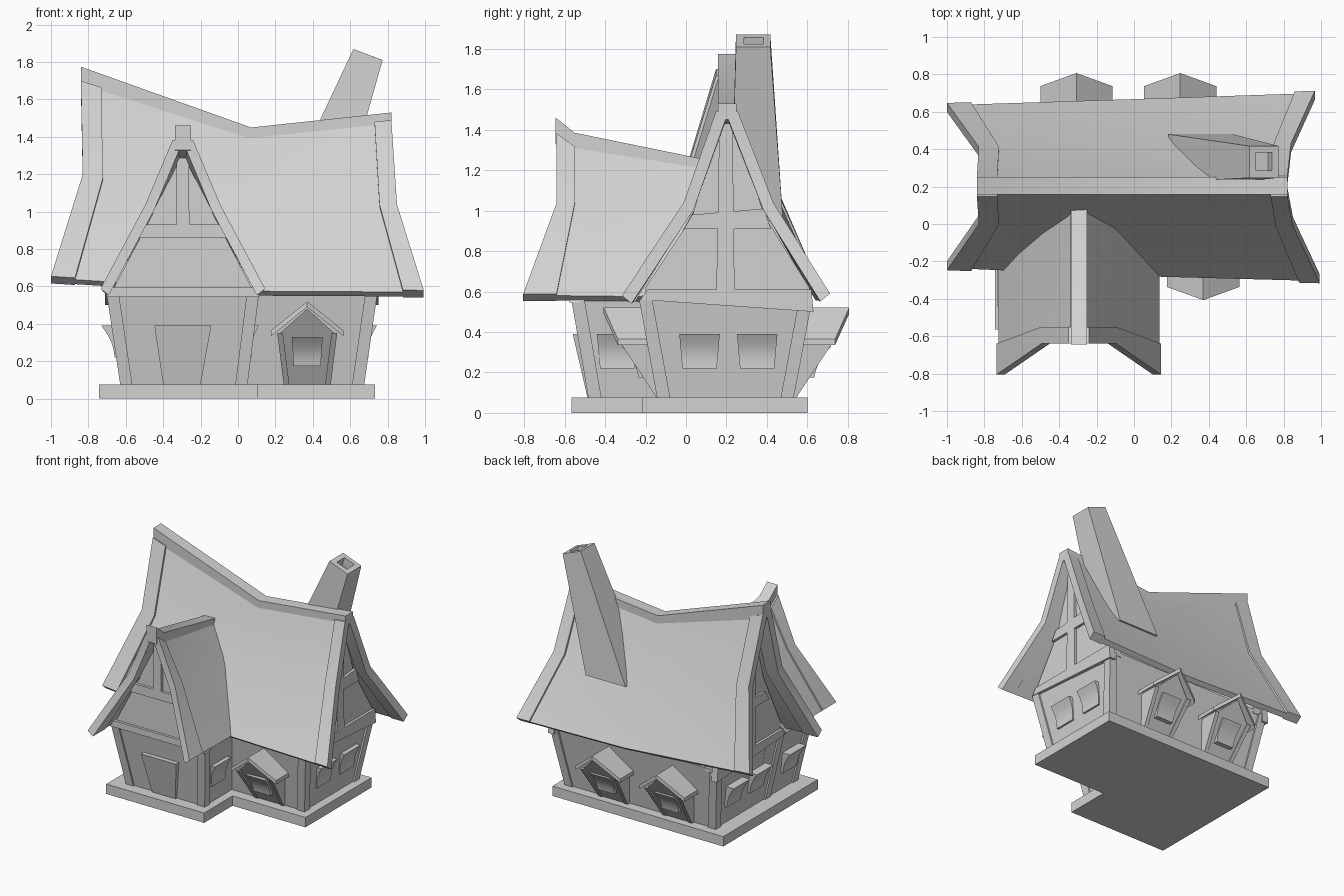
import bpy, bmesh, math
from mathutils import Vector as V

cube = bpy.data.objects.get("Cube")
if cube:
    bpy.data.objects.remove(cube, do_unlink=True)

grey = bpy.data.materials.new("plain grey")
grey.use_nodes = True
grey.diffuse_color = (0.65, 0.65, 0.65, 1)
for node in grey.node_tree.nodes:
    if node.type == 'BSDF_PRINCIPLED':
        node.inputs["Base Color"].default_value = grey.diffuse_color


def loft(name, loops, strip=False):
    """Closed solid through equal-length loops; strip caps the ends with quads."""
    bm = bmesh.new()
    rings = [[bm.verts.new(p) for p in loop] for loop in loops]
    n = len(rings[0])
    for a, b in zip(rings, rings[1:]):
        for i in range(n):
            j = (i + 1) % n
            bm.faces.new((a[i], a[j], b[j], b[i]))
    for r in (rings[0], rings[-1]):
        if strip:
            for i in range(n // 2 - 1):
                bm.faces.new((r[i], r[i + 1], r[n - 2 - i], r[n - 1 - i]))
        else:
            bm.faces.new(r)
    bmesh.ops.recalc_face_normals(bm, faces=bm.faces)
    mesh = bpy.data.meshes.new(name)
    bm.to_mesh(mesh)
    bm.free()
    mesh.materials.append(grey)
    for p in mesh.polygons:
        p.use_smooth = True
    mesh.set_sharp_from_angle(angle=math.radians(30))
    obj = bpy.data.objects.new(name, mesh)
    bpy.context.collection.objects.link(obj)


def plate(name, pts, push):
    loft(name, [pts, [V(p) + V(push) for p in pts]])


def rect(x0, x1, y0, y1, z):
    return [(x0, y0, z), (x1, y0, z), (x1, y1, z), (x0, y1, z)]


def blend(a, b, t):
    return [V(p).lerp(V(q), t) for p, q in zip(a, b)]


def shell(pts, axis, centre, grow=0.0, thick=0.03):
    """Roof cross-section: outer line plus an inner line below it."""
    def moved(p, d):
        q = V(p)
        q[axis] += d if q[axis] > centre else -d
        q.z += d * 0.8
        return q
    return [moved(p, grow) for p in pts] + [moved(p, -thick) for p in reversed(pts)]


# Base slab
plate("base", [(-.742, -.565, 0), (.103, -.565, 0), (.103, -.215, 0), (.733, -.215, 0),
               (.733, .6, 0), (-.742, .6, 0)], (0, 0, .077))

# Flared walls
loft("main_walls", [rect(-.617, .662, -.13, .52, .07), rect(-.69, .733, -.22, .612, .58)])
loft("wing_walls", [rect(-.617, .038, -.47, 0, .07), rect(-.69, .10, -.555, 0, .57)])

# Corner posts: bottom corner, top corner, outward signs
for bx, by, tx, ty, sx, sy in [(.662, -.13, .733, -.22, 1, -1), (.662, .52, .733, .612, 1, 1),
                               (-.617, .52, -.69, .612, -1, 1), (-.617, -.47, -.69, -.555, -1, -1),
                               (.038, -.47, .10, -.555, 1, -1), (-.617, -.13, -.69, -.2, -1, -1)]:
    loops = []
    for x, y, z in ((bx, by, .07), (tx, ty, .56)):
        x, y = x + sx * .012, y + sy * .012
        loops.append(rect(x, x - sx * .065, y, y - sy * .065, z))
    loft("corner_post", loops)

# Main roof lines: eave, knee, ridge, ridge, knee, eave
left = [(-1, -.235, .645), (-.83, .01, 1.19), (-.84, .16, 1.69),
        (-.84, .24, 1.69), (-.83, .40, 1.19), (-1, .635, .645)]
middle = [(.07, -.28, .575), (.07, 0, 1.03), (.07, .16, 1.40),
          (.07, .245, 1.40), (.07, .42, 1.02), (.07, .67, .58)]
right = [(.993, -.305, .57), (.85, 0, 1.03), (.82, .16, 1.48),
         (.82, .245, 1.48), (.84, .42, 1.03), (.967, .70, .58)]
loft("main_roof", [shell(s, 1, .2) for s in
                   (blend(left, middle, .04), middle, blend(right, middle, .04))], True)
for end in (left, right):
    loft("main_roof_trim", [shell(s, 1, .2, .012, .036)
                            for s in (end, blend(end, middle, .12))], True)
loft("main_ridge_cap", [[(x, .157, z0), (x, .25, z0), (x, .25, z1), (x, .157, z1)] for x, z0, z1 in
                        [(-.84, 1.67, 1.775), (.07, 1.38, 1.45), (.82, 1.45, 1.53)]])

# Wing roof
CX = -.295


def wing(eave, knee, ridge):
    half = [(.43, *eave), (.19, *knee), (.045, *ridge)]
    return ([(CX - x, y, z) for x, y, z in half] +
            [(CX + x, y, z) for x, y, z in reversed(half)])


front = wing((-.805, .58), (-.64, 1.03), (-.64, 1.375))
inner = wing((-.64, .58), (-.55, 1.03), (-.55, 1.31))
back = wing((-.20, .575), (.04, 1.0), (.14, 1.20))
loft("wing_roof", [shell(s, 0, CX) for s in (blend(inner, front, .7), inner, back)], True)
loft("wing_roof_trim", [shell(s, 0, CX, .01, .034) for s in (front, inner)], True)
loft("wing_ridge_cap", [[(CX - .043, y, z0), (CX + .045, y, z0), (CX + .045, y, z1), (CX - .043, y, z1)]
                        for y, z0, z1 in [(-.645, 1.33, 1.46), (-.55, 1.27, 1.385), (.16, 1.17, 1.24)]])

# Main gables with their timber beams
for x, s, knee, top in ((.73, 1, .97, 1.43), (-.69, -1, 1.09, 1.57)):
    plate("main_gable", [(x, y, z) for y, z in
                         [(-.2, .55), (-.2, .62), (.03, knee), (.17, top),
                          (.235, top), (.39, knee), (.61, .62), (.61, .55)]], (-.1 * s, 0, 0))
    for name, pts in (("gable_sill", [(-.225, .56), (.63, .5), (.62, .61), (-.19, .61)]),
                      ("gable_crossbeam", [(-.01, .91), (.42, .91), (.385, 1.01), (.03, .98)]),
                      ("gable_post", [(.15, .6), (.24, .6), (.23, top), (.165, top)])):
        plate(name, [(x - .03 * s, y, z) for y, z in pts], (.05 * s, 0, 0))

# Wing gable with its beams
plate("wing_gable", [(CX + x, -.555, z) for x, z in
                     [(-.39, .55), (-.36, .61), (-.165, .98), (-.04, 1.29),
                      (.04, 1.29), (.165, .98), (.36, .61), (.39, .55)]], (0, .1, 0))
for name, w0, w1, z0, z1 in (("wing_sill", .41, .385, .545, .595),
                             ("wing_crossbeam", .235, .2, .86, .93),
                             ("wing_gable_post", .035, .032, .92, 1.32)):
    plate(name, [(CX - w0, -.575, z0), (CX + w0, -.575, z0),
                 (CX + w1, -.575, z1), (CX - w1, -.575, z1)], (0, .05, 0))

# Door
plate("door", [(-.447, -.56, .39), (-.143, -.56, .39), (-.2, -.487, .075), (-.4, -.487, .075)], (0, .05, 0))


def window(p0, p1, side, out, w0, w1, deep=.03):
    """Slightly scooped pane standing off the wall, wider at the top."""
    side, out, loops = V(side), V(out), []
    for i in range(7):
        t = i / 6
        c = V(p0).lerp(V(p1), t)
        w = side * (w0 + (w1 - w0) * t)
        d = out * (.014 + .016 * t - .016 * math.sin(math.pi * t))
        loops.append([c - w - out * deep, c + w - out * deep, c + w + d, c - w + d])
    loft("window", loops)


# Side windows
for y in (.067, .352):
    window((.683, y, .22), (.712, y, .39), (0, 1, 0), (1, 0, 0), .085, .1)
for y in (.067, .352, -.34):
    window((-.645, y, .22), (-.70, y, .39), (0, 1, 0), (-1, 0, 0), .085, .1, .05)
window((.058, -.34, .22), (.08, -.34, .39), (0, 1, 0), (1, 0, 0), .085, .1)


def dormer(cx, wall, s):
    """Leaning window bay with a small gable roof; s is the outward y sign."""
    def at(x, o, z):
        return (cx + x, wall + s * o, z)
    plate("dormer_body", [at(-.115, .003, .07), at(.115, .003, .07), at(.145, .18, .35),
                          at(0, .245, .48), at(-.145, .18, .35)], (0, -.2 * s, 0))
    for k in (-1, 1):
        plate("dormer_side", [at(.125 * k, .012, .07), at(.16 * k, .197, .35),
                              at(.16 * k, .0, .35), at(.125 * k, -.05, .07)], (-.03 * k, 0, 0))
        plate("dormer_roof", [at(0, .277, .52), at(.193 * k, .207, .365),
                              at(.193 * k, -.02, .365), at(0, -.02, .52)], (0, 0, -.03))
    window(at(0, .09, .175), at(0, .158, .33), (1, 0, 0), (0, s, 0), .072, .083, .06)


dormer(.37, -.13, -1)
dormer(-.308, .53, 1)
dormer(.247, .53, 1)

# Leaning chimney with a hollow top
loft("chimney", [rect(.185, .53, .222, .48, .95),
                 [(.617, .247, 1.87), (.773, .247, 1.81), (.773, .417, 1.81), (.617, .417, 1.87)],
                 [(.652, .287, 1.856), (.737, .287, 1.824), (.737, .382, 1.824), (.652, .382, 1.856)],
                 [(.632, .287, 1.79), (.717, .287, 1.76), (.717, .382, 1.76), (.632, .382, 1.79)]])
